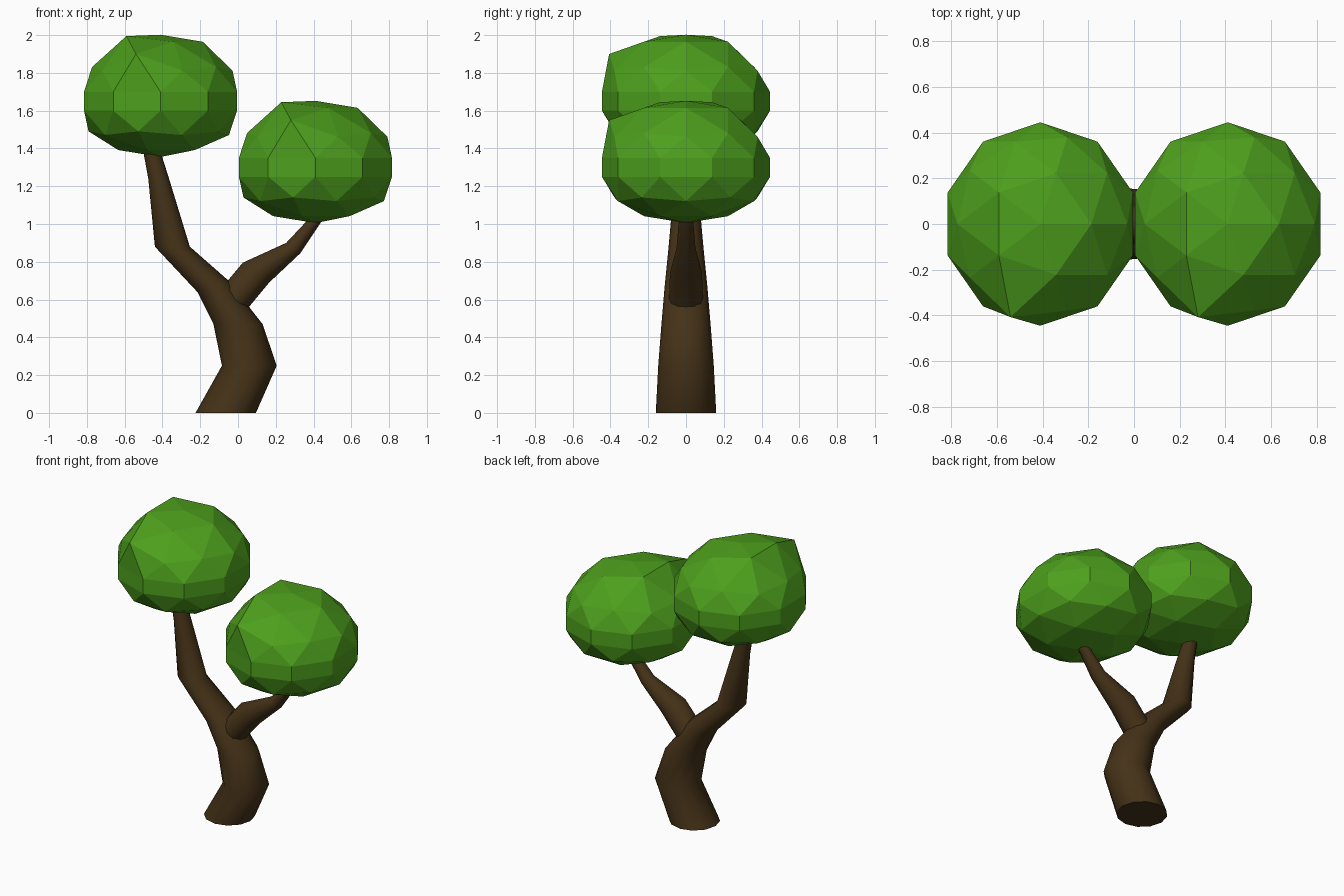
import bpy, bmesh, math
from mathutils import Vector

if "Cube" in bpy.data.objects:
    bpy.data.objects.remove(bpy.data.objects["Cube"])


def material(name, color):
    m = bpy.data.materials.new(name)
    m.diffuse_color = (*color, 1)
    m.use_nodes = True
    m.node_tree.nodes["Principled BSDF"].inputs["Base Color"].default_value = m.diffuse_color
    return m


green = material("leaf_green", (0.075, 0.35, 0.012))
brown = material("bark_brown", (0.06, 0.032, 0.009))


def limb(name, rings, sides=12):
    """Skin a tube through rings given as (left x, left z, right x, right z, y radius)."""
    bm = bmesh.new()
    loops = []
    for lx, lz, rx, rz, ry in rings:
        c = Vector(((lx + rx) / 2, 0, (lz + rz) / 2))
        h = Vector(((rx - lx) / 2, 0, (rz - lz) / 2))
        angles = [2 * math.pi * i / sides for i in range(sides)]
        loops.append([bm.verts.new(c + h * math.cos(a) + Vector((0, ry * math.sin(a), 0)))
                      for a in angles])
    for a, b in zip(loops, loops[1:]):
        for i in range(sides):
            j = (i + 1) % sides
            bm.faces.new((a[i], a[j], b[j], b[i]))
    bm.faces.new(loops[0][::-1])
    bm.faces.new(loops[-1])
    bmesh.ops.recalc_face_normals(bm, faces=bm.faces)
    me = bpy.data.meshes.new(name)
    bm.to_mesh(me)
    bm.free()
    me.materials.append(brown)
    ob = bpy.data.objects.new(name, me)
    bpy.context.collection.objects.link(ob)
    bpy.ops.object.select_all(action='DESELECT')
    ob.select_set(True)
    bpy.context.view_layer.objects.active = ob
    bpy.ops.object.shade_smooth_by_angle(angle=math.radians(50))


# Bent trunk and side branch
limb("trunk", [
    (-0.225, 0, 0.095, 0, 0.16),
    (-0.085, 0.25, 0.205, 0.25, 0.147),
    (-0.13, 0.47, 0.13, 0.47, 0.13),
    (-0.215, 0.64, -0.05, 0.70, 0.113),
    (-0.44, 0.88, -0.255, 0.88, 0.092),
    (-0.475, 1.24, -0.365, 1.24, 0.06),
    (-0.51, 1.43, -0.425, 1.43, 0.045),
])
limb("branch", [
    (-0.10, 0.645, 0.02, 0.515, 0.09),
    (0.025, 0.795, 0.165, 0.69, 0.085),
    (0.255, 0.90, 0.33, 0.845, 0.05),
    (0.415, 1.07, 0.46, 1.04, 0.035),
])

# Faceted crown: icosphere with a straight band at the equator and a raised top
bpy.ops.mesh.primitive_ico_sphere_add(subdivisions=2, radius=1, location=(-0.41, 0, 0))
crown = bpy.context.object
crown.name = "upper_crown"
bm = bmesh.new()
bm.from_mesh(crown.data)
upper = [f for f in bm.faces if f.calc_center_median().z > 0]
new = bmesh.ops.extrude_face_region(bm, geom=upper)["geom"]
top = {v for v in new if isinstance(v, bmesh.types.BMVert)}
corner = Vector((-0.263, -0.809, 0.526))
for v in bm.verts:
    o = v.co.copy()
    v.co = (o.x * 0.426, o.y * 0.445, 1.6 + o.z * 0.245)
    if v in top:
        v.co.z = 1.7 + o.z * 0.25
        if o.z > 0.8:
            v.co.z += 0.052 + (0.03 if o.x < -0.3 else 0)
        if (o - corner).length < 0.05:
            v.co = (-0.13, -0.407, 1.9)
bmesh.ops.recalc_face_normals(bm, faces=bm.faces)
bm.to_mesh(crown.data)
bm.free()
crown.data.materials.append(green)

# Second crown on the side branch
lower = bpy.data.objects.new("lower_crown", crown.data)
lower.location = (0.41, 0, -0.35)
bpy.context.collection.objects.link(lower)
